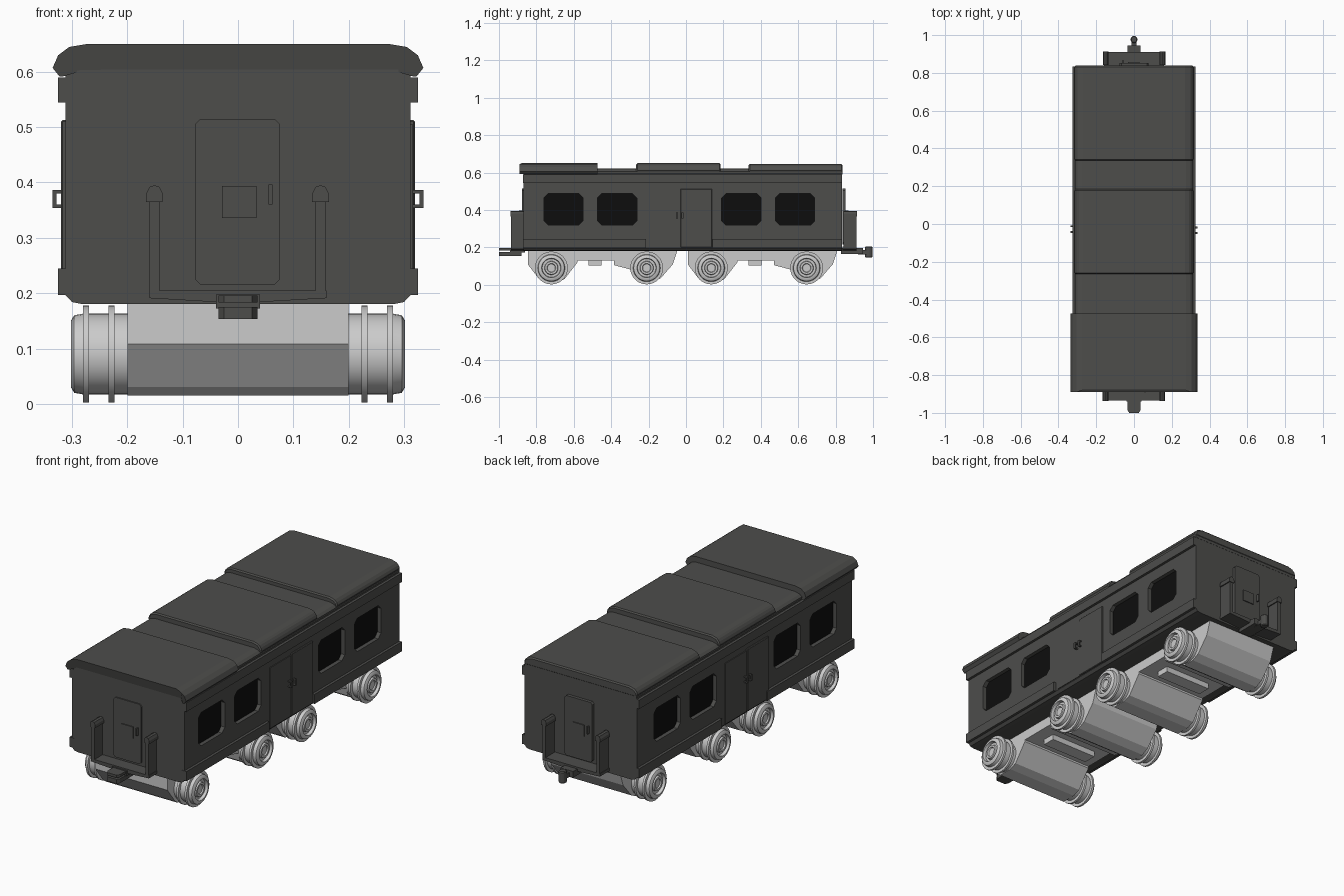
import bpy, bmesh
from math import sin, cos, tau
from mathutils import Matrix, Vector

if "Cube" in bpy.data.objects:
    bpy.data.objects.remove(bpy.data.objects["Cube"])

YC = -0.03  # centre of the side-door pair: the two sides match by a half turn about it


def material(name, rgb):
    m = bpy.data.materials.new(name)
    m.diffuse_color = (*rgb, 1)
    m.use_nodes = True
    m.node_tree.nodes["Principled BSDF"].inputs["Base Color"].default_value = m.diffuse_color
    return m


DARK = material("dark_paint", (0.075, 0.075, 0.071))
BLACK = material("dark_glass", (0.004, 0.004, 0.004))


def finish(bm, name, mat=None, bevel=0, smooth=False):
    bmesh.ops.recalc_face_normals(bm, faces=bm.faces)
    me = bpy.data.meshes.new(name)
    bm.to_mesh(me)
    bm.free()
    ob = bpy.data.objects.new(name, me)
    bpy.context.collection.objects.link(ob)
    if mat:
        me.materials.append(mat)
    if bevel:
        b = ob.modifiers.new("bevel", "BEVEL")
        b.width, b.segments = bevel, 1
    if smooth:
        bpy.context.view_layer.objects.active = ob
        ob.select_set(True)
        bpy.ops.object.shade_smooth_by_angle(angle=0.6)
        ob.select_set(False)
    return ob


def prism(name, pts, axis, lo, hi, mat=None, bevel=0):
    """Extrude a 2D outline along one axis; the outline uses the other two axes in order."""
    def co(p, t):
        v = list(p)
        v.insert("xyz".index(axis), t)
        return v
    bm = bmesh.new()
    a = [bm.verts.new(co(p, lo)) for p in pts]
    b = [bm.verts.new(co(p, hi)) for p in pts]
    bm.faces.new(a)
    bm.faces.new(b)
    n = len(pts)
    for i in range(n):
        bm.faces.new((a[i], a[(i + 1) % n], b[(i + 1) % n], b[i]))
    return finish(bm, name, mat, bevel)


def box(name, x, y, z, mat=None, bevel=0):
    return prism(name, [(x[0], y[0]), (x[1], y[0]), (x[1], y[1]), (x[0], y[1])], "z", *z, mat, bevel)


def chamfered(u, v, c):
    (a, b), (d, e) = u, v
    return [(a + c, d), (b - c, d), (b, d + c), (b, e - c), (b - c, e), (a + c, e), (a, e - c), (a, d + c)]


def mirrored(half):
    return half + [(-x, z) for x, z in reversed(half)]


def half_turn(ob, centre):
    """Copy of a part turned 180 degrees about a vertical line at y = centre."""
    c = ob.copy()
    c.data = ob.data.copy()
    c.data.transform(Matrix.Translation((0, 2 * centre, 0)) @ Matrix.Rotation(tau / 2, 4, "Z"))
    bpy.context.collection.objects.link(c)
    return c


# Body shell with recessed windows
body = prism("body", mirrored([(0.28, 0.18), (0.30, 0.184), (0.312, 0.197), (0.312, 0.592), (0.304, 0.606),
                               (0.285, 0.618)]), "y", -0.87, 0.835, DARK)
for s in (-1, 1):
    for yc in (-0.655, -0.368, 0.296, 0.583):
        y = yc if s > 0 else 2 * YC - yc
        shape = chamfered((y - 0.105, y + 0.105), (0.32, 0.487), 0.022)
        cut = prism("window_cutter", shape, "x", *sorted((s * 0.285, s * 0.35)))
        cut.hide_render = True
        m = body.modifiers.new("window", "BOOLEAN")
        m.operation, m.solver, m.object = "DIFFERENCE", "EXACT", cut
        bpy.context.view_layer.objects.active = body
        bpy.ops.object.modifier_apply(modifier=m.name)
        bpy.data.objects.remove(cut)
        prism("window_pane", shape, "x", *sorted((s * 0.28, s * 0.292)), BLACK)

# Side trims, door leaves and door handles
for ob in (
    box("upper_trim", (0.30, 0.325), (-0.872, 0.835), (0.545, 0.59), DARK),
    box("lower_trim_front", (0.30, 0.325), (-0.872, -0.215), (0.197, 0.245), DARK),
    box("lower_trim_back", (0.30, 0.325), (0.143, 0.835), (0.197, 0.245), DARK),
    box("fixed_door_leaf", (0.30, 0.316), (-0.197, YC), (0.20, 0.505), DARK),
    box("door_leaf", (0.30, 0.32), (YC, 0.14), (0.20, 0.513), DARK, 0.003),
):
    half_turn(ob, -0.0185 if "trim" in ob.name else YC)
for y in (-0.048, -0.018):
    for ob in (
        box("handle_grip", (0.328, 0.335), (y - 0.005, y + 0.005), (0.354, 0.386), DARK),
        box("handle_top", (0.315, 0.33), (y - 0.005, y + 0.005), (0.38, 0.386), DARK),
        box("handle_bottom", (0.315, 0.33), (y - 0.005, y + 0.005), (0.354, 0.36), DARK),
    ):
        half_turn(ob, YC)

# Roof: low deck, overhanging front hood, two narrower raised panels
front_roof = prism("front_roof", mirrored([(0.288, 0.60), (0.315, 0.592), (0.322, 0.591), (0.335, 0.607),
                   (0.325, 0.63), (0.305, 0.645), (0.275, 0.65)]), "y", -0.89, -0.473, DARK)
for v in front_roof.data.vertices:  # undercut and rounded front lip
    if v.co.y < -0.8:
        if v.co.z < 0.602 and abs(v.co.x) < 0.3:
            v.co.y = -0.868
        elif v.co.z > 0.648:
            v.co.y = -0.88
prism("roof_deck", mirrored([(0.31, 0.59), (0.312, 0.605), (0.30, 0.615), (0.275, 0.622)]), "y", -0.87, 0.836, DARK)
for name, y0, y1, top in (("middle_roof", -0.266, 0.184, 0.65), ("back_roof", 0.335, 0.838, 0.645)):
    prism(name, mirrored([(0.305, 0.60), (0.315, 0.605), (0.313, 0.622), (0.298, top - 0.008), (0.27, top)]),
          "y", y0, y1, DARK, 0.006)

# End doors, platforms with side rails
for ob in (
    prism("end_door", chamfered((-0.078, 0.076), (0.215, 0.515), 0.01), "y", -0.876, -0.86, DARK),
    box("end_door_window", (-0.029, 0.033), (-0.881, -0.87), (0.336, 0.394), DARK),
    box("end_door_handle", (0.055, 0.062), (-0.892, -0.87), (0.36, 0.396), DARK),
    prism("platform_floor", [(-0.16, 0.205), (-0.16, 0.191), (-0.04, 0.184), (0.04, 0.184), (0.16, 0.191),
                             (0.16, 0.205)], "y", -0.935, -0.86, DARK),
):
    half_turn(ob, -0.012)
for x in (-0.151, 0.149):
    arch = [(x - 0.015, 0.365), (x + 0.015, 0.365), (x + 0.015, 0.38), (x + 0.009, 0.392), (x, 0.395),
            (x - 0.009, 0.392), (x - 0.015, 0.38)]
    half_turn(prism("platform_rail_cap", arch, "y", -0.938, -0.865, DARK), -0.012)
    half_turn(box("platform_rail", (x - 0.009, x + 0.009), (-0.935, -0.865), (0.195, 0.37), DARK), -0.012)

# Front coupler socket
jaw = [(-0.035, -0.88), (-0.035, -0.985), (-0.025, -1.0), (0.025, -1.0), (0.035, -0.985), (0.035, -0.88)]
prism("front_coupler_lower_jaw", jaw, "z", 0.153, 0.175, DARK)
prism("front_coupler_upper_jaw", jaw, "z", 0.183, 0.196, DARK)
box("front_coupler_block", (-0.04, 0.04), (-0.94, -0.86), (0.172, 0.198), DARK)

# Rear coupler arm with vertical pin
box("rear_coupler_block", (-0.035, 0.035), (0.83, 0.945), (0.165, 0.196), DARK)
box("rear_coupler_arm", (-0.014, 0.014), (0.92, 0.98), (0.163, 0.185), DARK)
prism("rear_coupler_pin", [(0.019 * cos(i * tau / 8), 0.977 + 0.021 * sin(i * tau / 8)) for i in range(8)],
      "z", 0.145, 0.205, DARK, 0.004)


# Wheels: lathed drum with two flanges and a ringed hub
def wheel(name, y, side, z=0.09, n=28):
    prof = [(0.18, 0), (0.18, 0.073), (0.223, 0.073), (0.223, 0.088), (0.234, 0.088), (0.234, 0.073), (0.269, 0.073),
            (0.269, 0.088), (0.28, 0.088), (0.28, 0.073), (0.296, 0.07), (0.302, 0.06), (0.302, 0.052),
            (0.287, 0.049), (0.287, 0.037), (0.298, 0.034), (0.298, 0.024), (0.292, 0.021), (0.292, 0)]
    bm = bmesh.new()
    vs = [bm.verts.new((side * x, y, z + r)) for x, r in prof]
    es = [bm.edges.new(p) for p in zip(vs, vs[1:])]
    bmesh.ops.spin(bm, geom=vs + es, cent=(0, y, z), axis=(1, 0, 0), angle=tau, steps=n)
    bmesh.ops.remove_doubles(bm, verts=bm.verts, dist=1e-4)
    finish(bm, name, smooth=True)


# Two bogies: axle housings, linking plate and cross bar
outer = [(-0.125, 0.18), (-0.125, 0.108), (-0.065, 0.03), (-0.045, 0.015), (0.03, 0.015), (0.07, 0.03),
         (0.14, 0.12), (0.14, 0.18)]
inner = [(-0.175, 0.18), (-0.175, 0.105), (-0.072, 0.078), (-0.06, 0.035), (-0.03, 0.015), (0.035, 0.015),
         (0.075, 0.035), (0.14, 0.11), (0.163, 0.18)]
for label, off in (("front", 0), ("back", 0.855)):
    for part, shape, y in (("outer", outer, -0.72 + off), ("inner", inner, -0.21 + off)):
        prism(f"{label}_{part}_housing", [(y + u, v) for u, v in shape], "x", -0.2, 0.2)
        for side in (-1, 1):
            wheel(f"{label}_{part}_wheel", y, side)
    box(f"{label}_bogie_plate", (-0.2, 0.2), (-0.6 + off, -0.37 + off), (0.13, 0.182))
    box(f"{label}_bogie_cross_bar", (-0.13, 0.13), (-0.52 + off, -0.452 + off), (0.102, 0.14))
